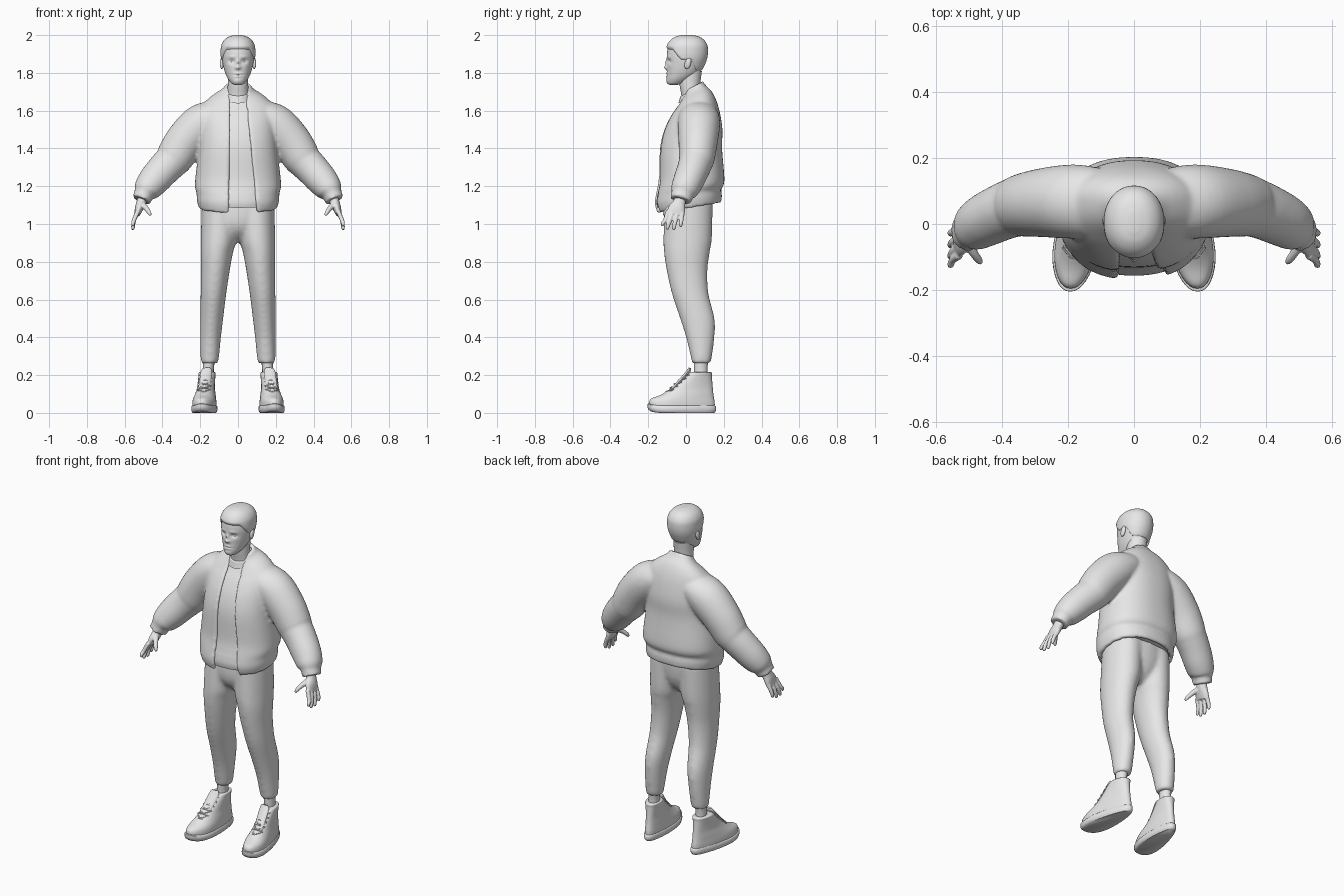
import bpy, bmesh, math
from mathutils import Vector

grey = bpy.data.materials.new("plain_grey")
grey.diffuse_color = (0.8, 0.8, 0.8, 1)


def refine(rows, sub=5):
    """Catmull-Rom interpolation of equally long tuples."""
    out = []
    for i in range(len(rows) - 1):
        a, b = rows[max(i - 1, 0)], rows[i]
        c, d = rows[i + 1], rows[min(i + 2, len(rows) - 1)]
        for k in range(sub):
            t = k / sub
            out.append(tuple(0.5 * (2 * q + (r - p) * t + (2 * p - 5 * q + 4 * r - s) * t * t
                                    + (3 * q - p - 3 * r + s) * t ** 3)
                             for p, q, r, s in zip(a, b, c, d)))
    return out + [tuple(rows[-1])]


def arc(row, t0, t1, n, e=1.0, inset=0.0):
    """Part of a level oval; row = z, half width, front y, back y, centre x, tilt."""
    z, rx, yf, yb, cx, tilt = row
    yc, ry, rx = (yf + yb) / 2, (yb - yf) / 2 - inset, rx - inset
    pts = []
    for i in range(n):
        t = t0 + (t1 - t0) * i / (n - 1)
        s, c = math.sin(t), -math.cos(t)
        x = math.copysign(abs(s) ** e, s) * rx
        y = math.copysign(abs(c) ** e, c) * ry
        pts.append(Vector((cx + x, yc + y, z + tilt * y)))
    return pts


def oval(row, n=32, e=1.0, inset=0.0):
    return arc(row, 0, 2 * math.pi, n + 1, e, inset)[:-1]


def skin(bm, rings):
    """Join closed rings with quads and cap both ends."""
    vs = [[bm.verts.new(p) for p in r] for r in rings]
    n = len(vs[0])
    for a, b in zip(vs, vs[1:]):
        for j in range(n):
            k = (j + 1) % n
            bm.faces.new((a[j], a[k], b[k], b[j]))
    bm.faces.new(vs[0][::-1])
    bm.faces.new(vs[-1])


def tube(bm, path, n=16, sub=4, sx=1):
    """Tube along a path of x, y, z, in-plane radius, depth radius."""
    rows = refine(path, sub)
    pts = [Vector(r[:3]) for r in rows]
    rings = []
    for i, r in enumerate(rows):
        t = (pts[min(i + 1, len(pts) - 1)] - pts[max(i - 1, 0)]).normalized()
        b = Vector((0, 1, 0))
        b = (b - t * b.dot(t)).normalized()
        m = t.cross(b)
        ring = []
        for j in range(n):
            a = 2 * math.pi * j / n
            p = pts[i] + m * (math.cos(a) * r[3]) + b * (math.sin(a) * r[4])
            ring.append(Vector((p.x * sx, p.y, p.z)))
        rings.append(ring)
    skin(bm, rings)


def finish(name, bm, mirror=False, voxel=0, soften=0):
    bmesh.ops.recalc_face_normals(bm, faces=bm.faces[:])
    me = bpy.data.meshes.new(name)
    bm.to_mesh(me)
    bm.free()
    me.materials.append(grey)
    ob = bpy.data.objects.new(name, me)
    bpy.context.collection.objects.link(ob)
    bpy.ops.object.select_all(action='DESELECT')
    ob.select_set(True)
    bpy.context.view_layer.objects.active = ob
    bpy.ops.object.shade_smooth_by_angle(angle=math.radians(50))
    if mirror:
        ob.modifiers.new("mirror", 'MIRROR').use_mirror_merge = False
    if voxel:
        m = ob.modifiers.new("blend", 'REMESH')
        m.mode, m.voxel_size, m.use_smooth_shade = 'VOXEL', voxel, True
    if soften:
        m = ob.modifiers.new("soften", 'SMOOTH')
        m.factor, m.iterations = 0.5, soften
    return ob


# Torso profile shared by the jacket and the shirt
TORSO = refine([
    (1.085, .208, -.157, .187, 0, .16), (1.13, .218, -.169, .190, 0, .14),
    (1.165, .219, -.165, .185, 0, .10), (1.195, .228, -.157, .199, 0, .06),
    (1.25, .225, -.147, .203, 0, 0), (1.40, .208, -.142, .191, 0, 0),
    (1.50, .203, -.118, .193, 0, 0), (1.58, .198, -.082, .180, 0, .05),
    (1.635, .182, -.048, .163, 0, .12), (1.675, .140, -.028, .140, 0, .25),
    (1.70, .098, -.016, .113, 0, .4), (1.715, .077, -.010, .098, 0, .5),
    (1.732, .070, -.006, .092, 0, .5)], 5)
E = 0.87

# Open jacket: C-shaped sections, plus both sleeves
bm = bmesh.new()
rings = []
for r in TORSO:
    f = max(0, min(1, (r[0] - 1.08) / 0.62))
    right, left = .105 - .065 * f, .05 - .008 * f
    t0 = math.asin((right / r[1]) ** (1 / E))
    t1 = 2 * math.pi - math.asin((left / r[1]) ** (1 / E))
    rings.append(arc(r, t0, t1, 56, E) + arc(r, t0, t1, 56, E, .022)[::-1])
skin(bm, rings)
SLEEVE = [(.07, .066, 1.590, .065, .090), (.13, .067, 1.567, .090, .108),
          (.20, .068, 1.522, .110, .112),
          (.28, .064, 1.437, .107, .104), (.335, .057, 1.354, .100, .096),
          (.355, .052, 1.329, .093, .091), (.395, .038, 1.288, .089, .086),
          (.45, .012, 1.225, .083, .081), (.487, -.011, 1.178, .069, .072),
          (.497, -.018, 1.160, .053, .060), (.512, -.028, 1.126, .051, .057)]
for s in (1, -1):
    tube(bm, SLEEVE, 32, 5, s)
finish("jacket", bm, voxel=.009, soften=7)

# Shirt and its round neckline
bm = bmesh.new()
skin(bm, [oval(r, 64, E, .013) for r in TORSO[3:-8]])
finish("shirt", bm)
bm = bmesh.new()
skin(bm, [oval(r, 40) for r in refine([
    (1.66, .075, -.040, .10, 0, .3), (1.685, .066, -.034, .09, 0, .4),
    (1.697, .061, -.030, .085, 0, .4), (1.700, .054, -.022, .078, 0, .4)])])
finish("shirt_neckline", bm)

# Trousers: a leg on each side blended into the hips
bm = bmesh.new()
skin(bm, [oval(r) for r in refine([
    (.262, .043, .032, .125, .152, 0), (.28, .048, .028, .135, .150, 0),
    (.40, .055, .0, .151, .145, 0), (.50, .061, -.032, .152, .139, 0),
    (.63, .068, -.075, .120, .130, 0), (.75, .076, -.102, .114, .120, 0),
    (.85, .086, -.117, .126, .112, 0), (.93, .095, -.120, .138, .102, 0),
    (1.12, .096, -.112, .142, .096, 0)])])
skin(bm, [oval(r) for r in refine([
    (.905, .02, -.03, .06, 0, 0), (.93, .055, -.07, .09, 0, 0),
    (.97, .12, -.103, .118, 0, 0), (1.03, .176, -.117, .136, 0, 0),
    (1.13, .190, -.114, .144, 0, 0)])])
finish("trousers", bm, mirror=True, voxel=.011, soften=10)

# Ankles
bm = bmesh.new()
tube(bm, [(.157, .08, .17, .031, .038), (.157, .078, .23, .029, .036), (.154, .08, .30, .034, .040)])
finish("ankle", bm, mirror=True)


# Shoes, turned slightly outward, narrow at the heel, with a raised toe
def foot_x(y):
    return .164 + (.06 - y) * .11


def foot_ring(row):
    pts = oval(row, 40, .92)
    for p in pts:
        p.x = foot_x(p.y) + p.x * (1 - .28 * max(0, min(1, (p.y + .10) / .2)))
        p.z += 2.5 * max(0, -.13 - p.y) ** 2
    return pts


bm = bmesh.new()
skin(bm, [foot_ring(r) for r in refine([
    (.028, .066, -.196, .152, 0, 0), (.055, .066, -.193, .152, 0, 0),
    (.075, .064, -.175, .149, 0, 0), (.10, .060, -.125, .145, 0, 0),
    (.13, .055, -.080, .142, 0, 0), (.165, .055, -.038, .139, 0, 0),
    (.195, .057, -.006, .137, 0, 0), (.212, .057, .014, .137, 0, 0),
    (.216, .048, .024, .128, 0, 0)])])
finish("shoe_upper", bm, mirror=True)
bm = bmesh.new()
skin(bm, [foot_ring(r) for r in [
    (0, .064, -.188, .150, 0, 0), (.007, .070, -.200, .157, 0, 0),
    (.018, .072, -.205, .160, 0, 0), (.034, .071, -.204, .159, 0, 0),
    (.038, .067, -.197, .154, 0, 0)]])
finish("shoe_sole", bm, mirror=True)

# Tongue and crossed laces
bm = bmesh.new()
x = foot_x(0)
tube(bm, [(x + .01, -.07, .125, .028, .010), (x, -.01, .19, .031, .012),
          (x - .004, .014, .222, .029, .010), (x - .004, .020, .238, .020, .006)])
finish("shoe_tongue", bm, mirror=True)
bm = bmesh.new()
for i in range(5):
    z, y = .112 + .02 * i, -.102 + .022 * i
    for d in (-1, 1):
        x = foot_x(y)
        tube(bm, [(x - .034, y + .022 - .009 * d, z - .009 * d, .0035, .0035),
                  (x, y - .004, z + .001, .0035, .0035),
                  (x + .034, y + .022 + .009 * d, z + .009 * d, .0035, .0035)], 6, 3)
finish("shoe_laces", bm, mirror=True)

# Hands: palm, four fingers and a thumb
bm = bmesh.new()
tube(bm, [(.500, -.022, 1.165, .027, .032), (.510, -.033, 1.12, .026, .032),
          (.523, -.047, 1.085, .023, .045), (.534, -.057, 1.050, .015, .049)])
for k, t, z in ((-.095, -.124, .990), (-.070, -.098, .972), (-.045, -.064, .970), (-.020, -.028, .986)):
    m = (k + t) / 2
    tube(bm, [(.530, k, 1.068, .013, .013), (.550, m, 1.022, .0115, .0115),
              (.556, t, z + .012, .0105, .0105), (.555, t, z - .002, .006, .006)], 10)
tube(bm, [(.512, -.045, 1.110, .018, .018), (.488, -.085, 1.085, .014, .014),
          (.470, -.110, 1.060, .0115, .0115), (.464, -.117, 1.044, .006, .006)], 10)
finish("hand", bm, mirror=True, voxel=.0045, soften=3)

# Neck
bm = bmesh.new()
skin(bm, [oval(r) for r in refine([
    (1.64, .064, -.02, .09, 0, 0), (1.69, .057, -.026, .08, 0, 0),
    (1.74, .054, -.034, .076, 0, 0), (1.81, .054, -.036, .084, 0, 0)])])
finish("neck", bm)

# Head shape and facial relief: x, z, width, height, push forward
HEAD = refine([
    (1.736, .016, -.086, -.050, 0, 0), (1.744, .034, -.098, -.015, 0, 0),
    (1.765, .051, -.102, .025, 0, 0), (1.79, .064, -.101, .060, 0, 0),
    (1.82, .074, -.101, .084, 0, 0), (1.85, .081, -.100, .099, 0, 0),
    (1.88, .085, -.101, .107, 0, 0), (1.91, .085, -.100, .109, 0, 0),
    (1.94, .081, -.093, .105, 0, 0), (1.965, .068, -.077, .091, 0, 0),
    (1.982, .046, -.053, .067, 0, 0), (1.990, .018, -.025, .035, 0, 0)], 8)
RELIEF = [(0, 1.828, .014, .010, .015), (0, 1.853, .010, .017, .010),
          (.033, 1.862, .016, .011, -.010), (.032, 1.885, .022, .008, .003),
          (0, 1.796, .022, .006, .004), (0, 1.781, .019, .006, .004),
          (0, 1.7885, .022, .003, -.003), (0, 1.757, .018, .010, .003),
          (.045, 1.838, .016, .014, .002)]
bm = bmesh.new()
skin(bm, [oval(r, 96, .95) for r in HEAD])
for v in bm.verts:
    if v.co.y < -.02:
        ax, z = abs(v.co.x), v.co.z
        v.co.y -= sum(h * math.exp(-((ax - px) / w) ** 2 - ((z - pz) / d) ** 2)
                      for px, pz, w, d, h in RELIEF)
finish("head", bm)

# Hair: swells out above the hairline and sinks into the head below it
LINE = [(-.2, 1.930), (-.070, 1.924), (-.045, 1.890), (-.025, 1.868),
        (.030, 1.866), (.052, 1.812), (.2, 1.800)]


def hairline(y):
    for (a, p), (b, q) in zip(LINE, LINE[1:]):
        if y <= b:
            return p + (q - p) * (y - a) / (b - a)


bm = bmesh.new()
skin(bm, [oval(r, 96, .95) for r in HEAD])
for v in bm.verts:
    f = max(0, min(1, (v.co.z - hairline(v.co.y)) / .020 + .5))
    top = max(0, min(1, (v.co.z - 1.85) / .09))
    out = (v.co - Vector((0, .005, 1.87))).normalized()
    v.co += out * (-.010 + (.0135 + .0065 * top) * f * f * (3 - 2 * f))
bmesh.ops.delete(bm, geom=[v for v in bm.verts if v.co.z < hairline(v.co.y) - .03], context='VERTS')
finish("hair", bm)

# Eyes and ears
for name, pos, size in (("eye", (.033, -.071, 1.861), (.015, .013, .009)),
                        ("ear", (.086, .010, 1.850), (.010, .017, .030))):
    bm = bmesh.new()
    bmesh.ops.create_uvsphere(bm, u_segments=20, v_segments=12, radius=1)
    for v in bm.verts:
        p = v.co
        v.co = Vector(pos) + Vector((p.x * size[0], p.y * size[1] + .2 * p.z * size[2], p.z * size[2]))
    finish(name, bm, mirror=True)
